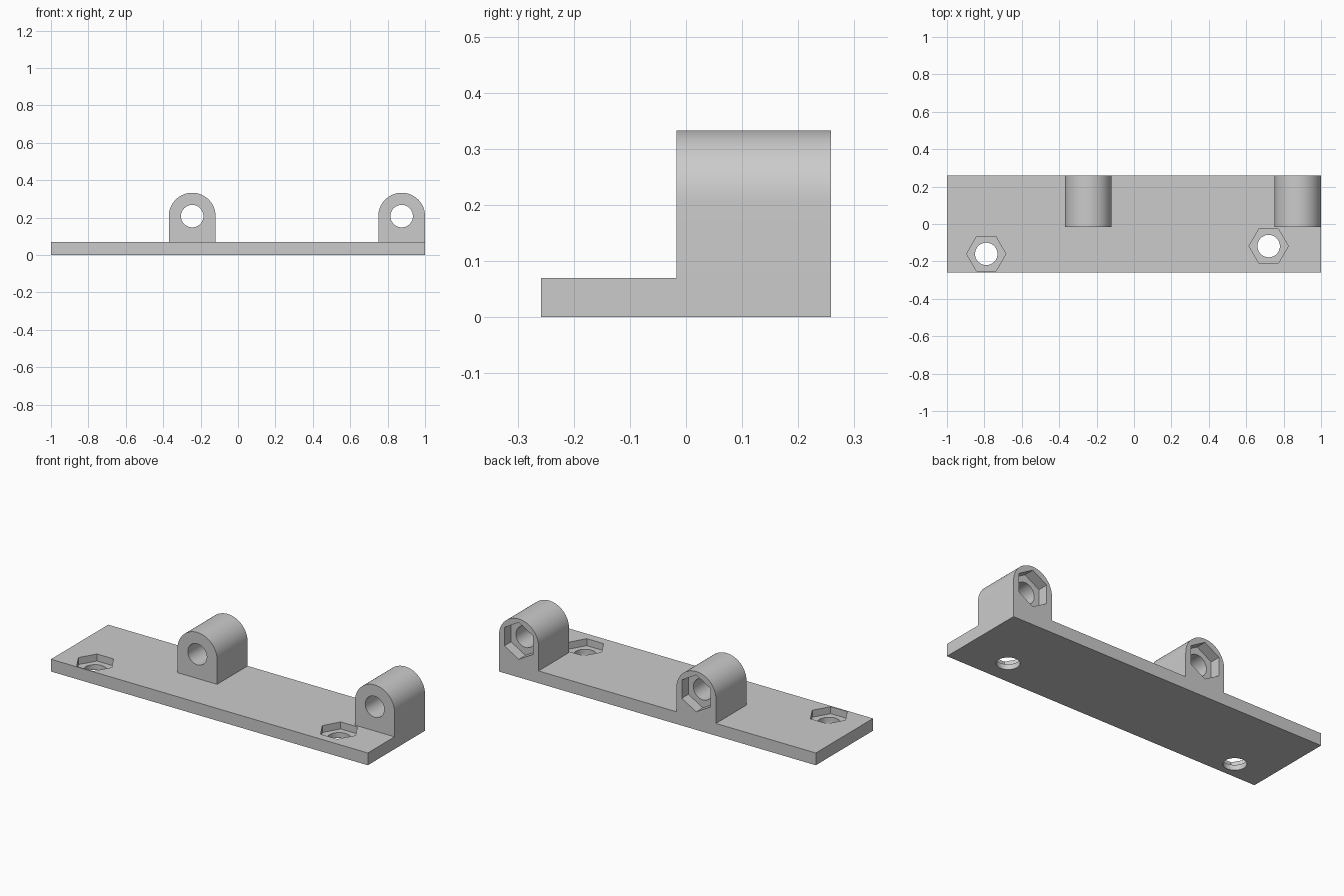
import bpy, bmesh, math
from mathutils import Matrix, Vector

cube = bpy.data.objects.get("Cube")
if cube:
    bpy.data.objects.remove(cube, do_unlink=True)

GREY = (0.6, 0.6, 0.6, 1)
mat = bpy.data.materials.new("plain grey")
mat.use_nodes = True
mat.diffuse_color = GREY
mat.node_tree.nodes["Principled BSDF"].inputs["Base Color"].default_value = GREY

WIDTH, FRONT, BACK, THICK = 1.0, -0.258, 0.258, 0.07
LUG_FRONT, LUG_R, LUG_Z = -0.017, 0.125, 0.208
HOLE_R, NUT_R = 0.06, 0.105
PLATE_POCKET, LUG_POCKET = 0.04, 0.06


def extrude(name, points, move):
    """Solid made by sweeping a flat outline along a vector."""
    bm = bmesh.new()
    face = bm.faces.new([bm.verts.new(p) for p in points])
    swept = bmesh.ops.extrude_face_region(bm, geom=[face], use_keep_orig=True)
    bmesh.ops.translate(bm, vec=Vector(move),
                        verts=[v for v in swept["geom"] if isinstance(v, bmesh.types.BMVert)])
    bmesh.ops.recalc_face_normals(bm, faces=bm.faces)
    mesh = bpy.data.meshes.new(name)
    bm.to_mesh(mesh)
    bm.free()
    mesh.materials.append(mat)
    obj = bpy.data.objects.new(name, mesh)
    bpy.context.collection.objects.link(obj)
    return obj


def ring(centre, radius, sides, upright, turn=0.0):
    """Regular outline, lying flat or standing to face the front."""
    rot = Matrix.Rotation(math.pi / 2 if upright else 0, 3, 'X')
    steps = [turn + math.tau * i / sides for i in range(sides)]
    return [Vector(centre) + rot @ Vector((radius * math.cos(a), radius * math.sin(a), 0))
            for a in steps]


def combine(target, tool, operation):
    mod = target.modifiers.new(operation, 'BOOLEAN')
    mod.operation = operation
    mod.solver = 'EXACT'
    mod.object = tool
    bpy.context.view_layer.objects.active = target
    bpy.ops.object.modifier_apply(modifier=mod.name)
    bpy.data.objects.remove(tool, do_unlink=True)


# Base plate
plate = extrude("mounting_plate",
                [(-WIDTH, FRONT, 0), (WIDTH, FRONT, 0), (WIDTH, BACK, 0), (-WIDTH, BACK, 0)],
                (0, 0, THICK))

# Round-topped lugs along the back edge
lug_centres = (-0.245, WIDTH - LUG_R)
for x in lug_centres:
    arch = [(x + LUG_R * math.cos(math.pi * i / 32), LUG_FRONT,
             LUG_Z + LUG_R * math.sin(math.pi * i / 32)) for i in range(33)]
    arch += [(x - LUG_R, LUG_FRONT, 0), (x + LUG_R, LUG_FRONT, 0)]
    combine(plate, extrude("lug", arch, (0, BACK - LUG_FRONT, 0)), 'UNION')

# Lug bores with nut pockets in the back faces
for x in lug_centres:
    bore = ring((x, LUG_FRONT - 0.1, LUG_Z), HOLE_R, 48, True)
    combine(plate, extrude("bore", bore, (0, 0.5, 0)), 'DIFFERENCE')
    nut = ring((x, BACK - LUG_POCKET, LUG_Z), NUT_R, 6, True, math.pi / 6)
    combine(plate, extrude("nut_pocket", nut, (0, 0.2, 0)), 'DIFFERENCE')

# Plate screw holes with nut pockets in the top face
for x, y in ((-0.79, -0.16), (0.72, -0.118)):
    hole = ring((x, y, -0.1), HOLE_R, 48, False)
    combine(plate, extrude("screw_hole", hole, (0, 0, 0.3)), 'DIFFERENCE')
    nut = ring((x, y, THICK - PLATE_POCKET), NUT_R, 6, False)
    combine(plate, extrude("nut_pocket", nut, (0, 0, 0.1)), 'DIFFERENCE')

# Smooth the rounded surfaces, keep the corners crisp
bpy.ops.object.select_all(action='DESELECT')
plate.select_set(True)
bpy.context.view_layer.objects.active = plate
bpy.ops.object.shade_smooth_by_angle(angle=math.radians(30))
